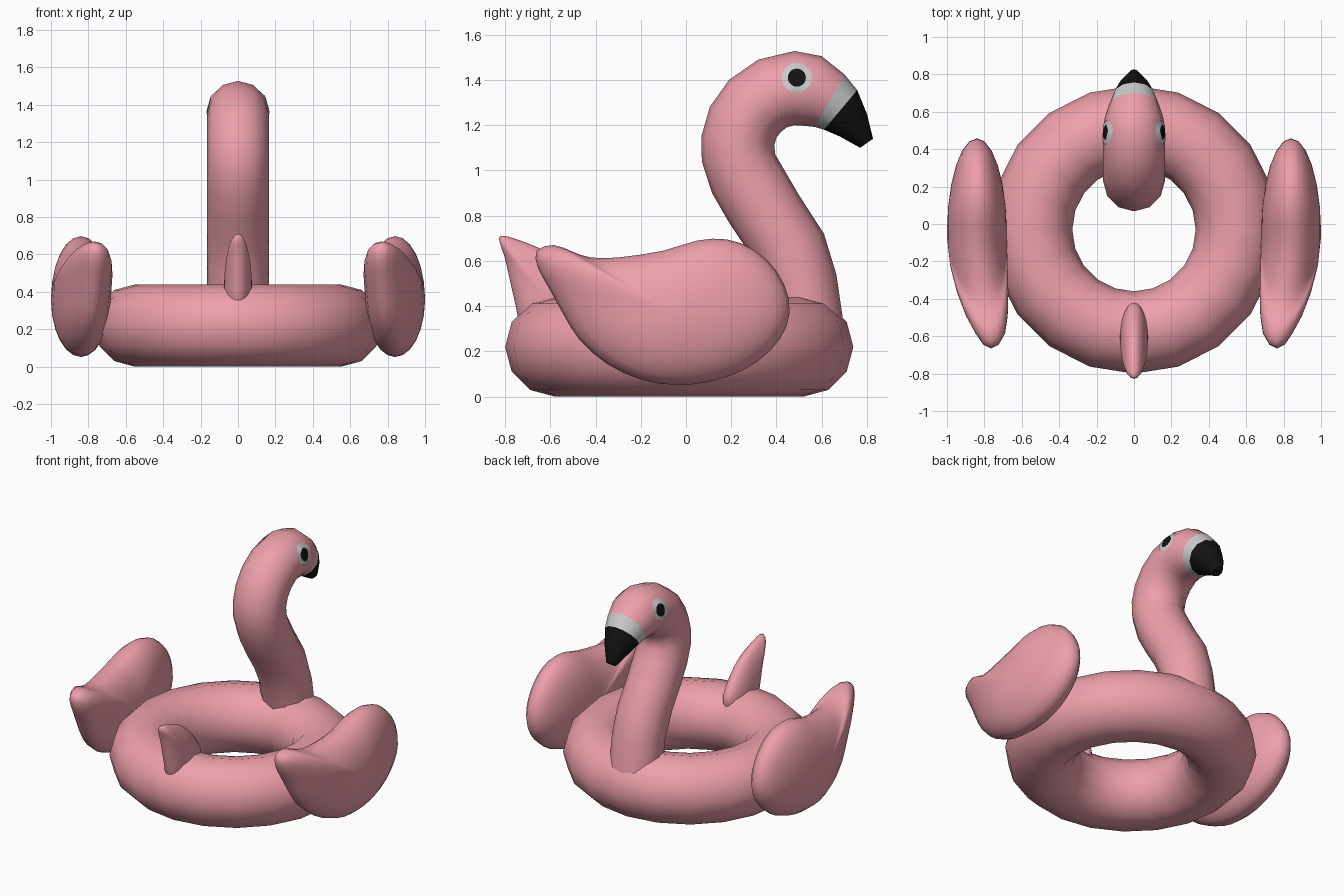
import bpy, bmesh
from math import sin, cos, pi
from mathutils import Vector
from mathutils.bvhtree import BVHTree

if "Cube" in bpy.data.objects:
    bpy.data.objects.remove(bpy.data.objects["Cube"])


def material(name, rgb):
    m = bpy.data.materials.new(name)
    m.diffuse_color = (*rgb, 1)
    m.use_nodes = True
    m.node_tree.nodes["Principled BSDF"].inputs["Base Color"].default_value = m.diffuse_color
    return m


PINK = material("pink", (0.85, 0.35, 0.41))
WHITE = material("pale_grey", (0.66, 0.66, 0.64))
BLACK = material("black", (0.006, 0.006, 0.006))


def loft(name, rings, mat, cap_start=False, cap_end=False, face_x=0):
    """Skin a list of closed rings; face_x forces open patches to face that side."""
    bm = bmesh.new()
    vs = [[bm.verts.new(p) for p in r] for r in rings]
    n = len(vs[0])
    for a, b in zip(vs, vs[1:]):
        for i in range(n):
            j = (i + 1) % n
            bm.faces.new((a[i], a[j], b[j], b[i]))
    if cap_start:
        bm.faces.new(vs[0][::-1])
    if cap_end:
        bm.faces.new(vs[-1])
    bmesh.ops.recalc_face_normals(bm, faces=bm.faces)
    if face_x:
        for f in bm.faces:
            f.normal_update()
            if f.normal.x * face_x < 0:
                f.normal_flip()
    me = bpy.data.meshes.new(name)
    bm.to_mesh(me)
    bm.free()
    me.materials.append(mat)
    ob = bpy.data.objects.new(name, me)
    bpy.context.collection.objects.link(ob)
    bpy.context.view_layer.objects.active = ob
    ob.select_set(True)
    bpy.ops.object.shade_smooth_by_angle(angle=1.05)
    ob.select_set(False)
    return ob


def smooth_loop(pts):
    """Insert a curved midpoint between each pair of outline points."""
    n, out = len(pts), []
    for i in range(n):
        a, b, c, d = (Vector(pts[(i + k) % n]) for k in (-1, 0, 1, 2))
        out += [b, (b + c) * 0.5625 - (a + d) * 0.0625]
    return out


def puffed(name, outline, centre, half, spine, side=1):
    """Inflated cushion: the yz outline bulges in x around the spine(y)."""
    loop, c = smooth_loop(outline), Vector(centre)
    rings = []
    for k in range(-6, 7):
        a = k * pi / 12 * 0.98
        ring = []
        for p in loop:
            q = c + (p - c) * cos(a)
            ring.append((side * (spine(q.x) + half * sin(a)), q.x, q.y))
        rings.append(ring)
    return loft(name, rings, PINK, True, True)


# swim ring
bpy.ops.mesh.primitive_torus_add(major_segments=20, minor_segments=12,
                                 major_radius=0.55, minor_radius=0.22,
                                 location=(0, -0.03, 0.22), rotation=(0, 0, pi / 2))
ring = bpy.context.object
ring.name = "swim_ring"
ring.data.materials.append(PINK)
bpy.ops.object.shade_smooth()
ring.select_set(False)

# neck, head and beak sections: outer y z, inner y z, half width
SECTIONS = [
    (0.39, 0.28, 0.70, 0.30, 0.165), (0.345, 0.50, 0.665, 0.54, 0.165),
    (0.27, 0.65, 0.61, 0.72, 0.165), (0.19, 0.77, 0.50, 0.89, 0.165),
    (0.115, 0.90, 0.43, 1.01, 0.165), (0.07, 1.04, 0.395, 1.07, 0.165),
    (0.068, 1.15, 0.39, 1.11, 0.165), (0.105, 1.28, 0.40, 1.145, 0.165),
    (0.19, 1.40, 0.42, 1.17, 0.165), (0.32, 1.49, 0.445, 1.19, 0.165),
    (0.48, 1.528, 0.48, 1.20, 0.165), (0.60, 1.505, 0.525, 1.197, 0.158),
    (0.70, 1.425, 0.57, 1.192, 0.135), (0.757, 1.355, 0.61, 1.18, 0.115),
    (0.80, 1.25, 0.68, 1.15, 0.08), (0.827, 1.14, 0.77, 1.10, 0.03)]


def section(oy, oz, iy, iz, w):
    o, i = Vector((0, oy, oz)), Vector((0, iy, iz))
    return [(o + i) / 2 + (o - i) / 2 * cos(k * pi / 6) + Vector((w * sin(k * pi / 6), 0, 0))
            for k in range(12)]


rings = [section(*s) for s in SECTIONS]
neck = loft("neck_and_head", rings[:13], PINK, cap_start=True)
loft("beak_band", rings[12:14], WHITE)
loft("beak", rings[13:], BLACK, cap_end=True)

# eyes, laid onto the head surface
tree = BVHTree.FromPolygons([v.co for v in neck.data.vertices],
                            [p.vertices for p in neck.data.polygons])


def eye_ring(r, side):
    out = []
    for k in range(20):
        o = Vector((side, 0.49 + r * cos(k * pi / 10), 1.41 + r * sin(k * pi / 10)))
        hit = tree.ray_cast(o, Vector((-side, 0, 0)))[0]
        out.append(hit + Vector((side * 0.004, 0, 0)))
    return out


for side, tag in ((-1, "left"), (1, "right")):
    loft("pupil_" + tag, [eye_ring(r, side) for r in (0.002, 0.02, 0.04)], BLACK,
         cap_start=True, face_x=side)
    loft("eye_white_" + tag, [eye_ring(r, side) for r in (0.04, 0.053, 0.066)], WHITE,
         face_x=side)

# wings
WING = [(-0.66, 0.645), (-0.585, 0.67), (-0.50, 0.64), (-0.42, 0.615), (-0.30, 0.615),
        (-0.10, 0.645), (0.05, 0.69), (0.18, 0.695), (0.30, 0.65), (0.40, 0.555),
        (0.455, 0.43), (0.445, 0.31), (0.37, 0.20), (0.25, 0.115), (0.10, 0.065),
        (-0.05, 0.052), (-0.20, 0.075), (-0.35, 0.145), (-0.47, 0.25),
        (-0.54, 0.36), (-0.60, 0.47), (-0.655, 0.57)]


def wing_spine(y):
    return 0.84 - 0.075 * min(1, max(0, (-0.1 - y) / 0.5)) ** 1.4


for side, tag in ((-1, "left"), (1, "right")):
    puffed("wing_" + tag, WING, (-0.05, 0.36), 0.16, wing_spine, side)

# tail
TAIL = [(-0.828, 0.70), (-0.79, 0.708), (-0.68, 0.67), (-0.60, 0.63), (-0.52, 0.56),
        (-0.45, 0.47), (-0.42, 0.40), (-0.46, 0.30), (-0.60, 0.25), (-0.72, 0.30),
        (-0.757, 0.42), (-0.782, 0.53), (-0.803, 0.62)]
puffed("tail", TAIL, (-0.61, 0.42), 0.075, lambda y: 0)
